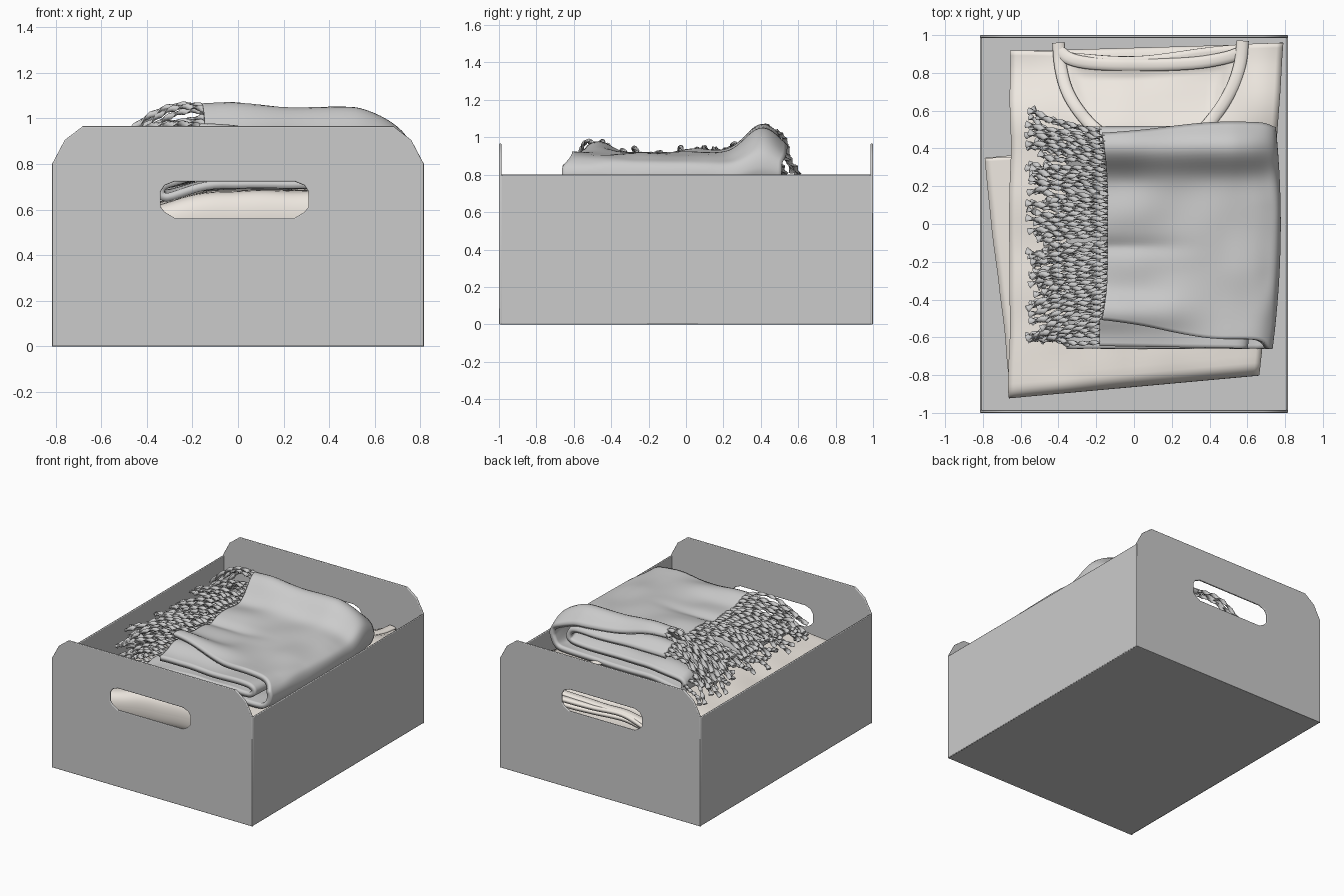
import bpy, bmesh, math, random
from mathutils import Vector, noise

if "Cube" in bpy.data.objects:
    bpy.data.objects.remove(bpy.data.objects["Cube"])

random.seed(4)
cream = bpy.data.materials.new("cream_cloth")
cream.diffuse_color = (0.86, 0.81, 0.75, 1)
cream.use_nodes = True
cream.node_tree.nodes["Principled BSDF"].inputs["Base Color"].default_value = cream.diffuse_color


def smooth(t):
    t = min(max(t, 0), 1)
    return t * t * (3 - 2 * t)


def bump(d, w):
    return math.exp(-(d / w) ** 2)


def lerp(a, b, t):
    return a + (b - a) * t


def finish(ob, mat=None, angle=40):
    bpy.ops.object.select_all(action='DESELECT')
    ob.select_set(True)
    bpy.context.view_layer.objects.active = ob
    if mat:
        ob.data.materials.append(mat)
    bpy.ops.object.shade_smooth_by_angle(angle=math.radians(angle))


def from_bmesh(name, bm, mat=None, angle=40):
    bmesh.ops.recalc_face_normals(bm, faces=bm.faces)
    me = bpy.data.meshes.new(name)
    bm.to_mesh(me)
    bm.free()
    ob = bpy.data.objects.new(name, me)
    bpy.context.collection.objects.link(ob)
    finish(ob, mat, angle)
    return ob


# ---- box ----
def board(name, loc, size):
    bpy.ops.mesh.primitive_cube_add(size=1, location=loc)
    ob = bpy.context.object
    ob.name = name
    ob.scale = size
    bpy.ops.object.transform_apply(location=False, rotation=False, scale=True)
    b = ob.modifiers.new("bevel", 'BEVEL')
    b.width, b.segments = 0.005, 2
    finish(ob)


def end_panel(name, y):
    half = [(0.811, 0.004), (0.811, 0.80), (0.757, 0.902), (0.68, 0.961)]
    outer = half + [(-x, z) for x, z in reversed(half)]
    slot = [(-0.345, 0.61), (-0.345, 0.68), (-0.325, 0.71), (-0.28, 0.728), (0.25, 0.728), (0.295, 0.71),
            (0.315, 0.68), (0.315, 0.61), (0.295, 0.585), (0.25, 0.558), (-0.28, 0.558), (-0.325, 0.585)]
    cu = bpy.data.curves.new(name, 'CURVE')
    cu.dimensions, cu.fill_mode = '2D', 'BOTH'
    cu.extrude, cu.bevel_depth, cu.bevel_resolution = 0.002, 0.005, 2
    for pts in (outer, slot):
        sp = cu.splines.new('POLY')
        sp.points.add(len(pts) - 1)
        for p, (x, z) in zip(sp.points, pts):
            p.co = (x, z, 0, 1)
        sp.use_cyclic_u = True
    ob = bpy.data.objects.new(name, cu)
    bpy.context.collection.objects.link(ob)
    ob.location.y = y
    ob.rotation_euler.x = math.pi / 2
    bpy.ops.object.select_all(action='DESELECT')
    ob.select_set(True)
    bpy.context.view_layer.objects.active = ob
    bpy.ops.object.convert(target='MESH')
    finish(bpy.context.object)


end_panel("front_panel", -0.993)
end_panel("back_panel", 0.993)
for side, s in (("left", -1), ("right", 1)):
    board(side + "_wall", (s * 0.81, 0, 0.4), (0.012, 1.985, 0.8))
board("box_floor", (0, 0, 0.007), (1.62, 1.985, 0.014))


# ---- folded cloth: a profile line swept across, given thickness ----
def round_line(pts):
    pts = [Vector(p) for p in pts]
    for _ in range(3):
        cut = [pts[0]]
        for a, b in zip(pts, pts[1:]):
            cut += [a.lerp(b, 0.25), a.lerp(b, 0.75)]
        pts = cut + [pts[-1]]
    out = [pts[0]]
    for a, b in zip(pts, pts[1:]):
        n = max(1, math.ceil((b - a).length / 0.04))
        out += [a.lerp(b, i / n) for i in range(1, n + 1)]
    return out


def folded_cloth(name, profile, place, thick, across=44, mat=None):
    bm = bmesh.new()
    rows = [[bm.verts.new(place(p[0], p[1], i / across)) for i in range(across + 1)]
            for p in round_line(profile)]
    for r, q in zip(rows, rows[1:]):
        for i in range(across):
            bm.faces.new((r[i], r[i + 1], q[i + 1], q[i]))
    ob = from_bmesh(name, bm, mat, 80)
    m = ob.modifiers.new("thickness", 'SOLIDIFY')
    m.thickness, m.offset = thick, 0


def sweater_top(x, y):
    z = 0.695 - 0.10 * smooth((-x - 0.05) / 0.5) - 0.10 * smooth((y - 0.5) / 0.4)
    z += 0.08 * smooth((x - 0.4) / 0.3) * smooth((y - 0.4) / 0.3)
    neck = smooth((0.47 - abs(x - 0.08) + 0.3 * (y - 0.9)) / 0.06)
    z -= 0.03 * neck * smooth((y - 0.5) / 0.1) * smooth((0.87 - y) / 0.05)
    return z + 0.014 * noise.noise((x * 4, y * 4, 1))


def garment(name, corners, bottom, top):
    c = [Vector(p) for p in corners]

    def place(v, t, u):
        p = c[0].lerp(c[1], u).lerp(c[3].lerp(c[2], u), v)
        z = lerp(bottom, top(p.x, p.y), t) - 0.04 * abs(2 * u - 1) ** 10 * (t - 0.3)
        z += 0.012 * noise.noise((p.x * 4, p.y * 4, t * 3)) * (1 - t)
        sway = 0.012 * noise.noise((u * 2, p.y * 3, bottom + 5))
        dip = 0.05 * bump(u - 0.45, 0.25) * smooth((v - 0.8) / 0.2) if t > 0.6 else 0
        return Vector((p.x + sway, p.y - dip, z))

    profile = [(1, 0.93), (0.06, 0.93), (0, 0.85), (0, 0.15), (0.06, 0.07), (0.95, 0.07), (0.99, 0.12),
               (0.99, 0.28), (0.95, 0.34), (0.16, 0.34), (0.1, 0.4), (0.1, 0.58), (0.16, 0.64), (0.98, 0.64)]
    folded_cloth(name, profile, place, 0.026, mat=cream)


garment("sweater", [(-0.66, -0.91), (0.665, -0.79), (0.785, 0.96), (-0.65, 0.92)], 0.42, sweater_top)
garment("middle_garment", [(-0.655, -0.84), (0.64, -0.76), (0.62, 0.48), (-0.79, 0.35)], 0.21,
        lambda x, y: 0.42)
garment("lowest_garment", [(-0.63, -0.86), (0.62, -0.76), (0.7, 0.85), (-0.62, 0.85)], 0.02,
        lambda x, y: 0.21)


# ---- swept tubes for ribbing and tassels ----
def tube(bm, path, ring, sides):
    rings = []
    for i, p in enumerate(path):
        t = (path[min(i + 1, len(path) - 1)] - path[max(i - 1, 0)]).normalized()
        side = t.cross(Vector((0, 0, 1))).normalized()
        up = side.cross(t)
        w, h, tw = ring(i / (len(path) - 1))
        vs = []
        for k in range(sides):
            a = 2 * math.pi * k / sides
            x, y = w * math.cos(a), h * math.sin(a)
            vs.append(bm.verts.new(p + side * (x * math.cos(tw) - y * math.sin(tw))
                                   + up * (x * math.sin(tw) + y * math.cos(tw))))
        rings.append(vs)
    for r, q in zip(rings, rings[1:]):
        for k in range(sides):
            bm.faces.new((r[k], r[(k + 1) % sides], q[(k + 1) % sides], q[k]))
    bm.faces.new(rings[0])
    bm.faces.new(rings[-1])


# neckline ribbing
necklines = {
    "left_neck_band": [(-0.40, 0.96), (-0.39, 0.82), (-0.35, 0.68), (-0.25, 0.54), (-0.15, 0.46)],
    "right_neck_band": [(0.575, 0.97), (0.565, 0.84), (0.51, 0.69), (0.40, 0.53), (0.32, 0.46)],
    "back_neck_band": [(-0.40, 0.92), (-0.33, 0.86), (-0.1, 0.84), (0.3, 0.845), (0.5, 0.88), (0.57, 0.91)]}
for name, pts in necklines.items():
    bm = bmesh.new()
    path = [Vector((p.x, p.y, sweater_top(p.x, p.y) + 0.008)) for p in round_line(pts)]
    tube(bm, path, lambda s: (0.033, 0.013, 0), 10)
    from_bmesh(name, bm, cream, 80)


# ---- folded throw ----
def throw_top(x, y):
    left = smooth((0.45 - x) / 0.6)
    z = 0.91 + 0.165 * bump(y - 0.41, 0.12) * (1 - 0.15 * smooth((x + 0.05) / 0.3))
    z -= 0.05 * smooth((x - 0.5) / 0.25) * smooth((y - 0.1) / 0.3)
    z += left * (0.07 * bump(y + 0.47, 0.09) + 0.025 * bump(y - 0.05, 0.13))
    return z - 0.025 * bump(y + 0.12, 0.05) * left


def throw_place(a, t, c):
    k, w = smooth((a + 0.2) / 0.7), smooth((t - 0.6) / 0.32)
    y = lerp(lerp(-0.66, lerp(-0.5, -0.61, k), w), lerp(0.51, lerp(0.47, 0.53, k), w), c)
    x = a - 0.03 * smooth((a - 0.4) / 0.3) * (y / 0.55) ** 2
    x -= 0.03 * abs(2 * c - 1) ** 4 * smooth((0.1 - a) / 0.2) * w
    low = sweater_top(x, min(y, 0.5))
    z = lerp(low, throw_top(x, y), t) + 0.014 * noise.noise((x * 4, y * 4, t * 4))
    return Vector((x, y, z))


throw_profile = [(-0.14, 0.95), (0.56, 0.95), (0.72, 0.85), (0.77, 0.5), (0.73, 0.1), (0.64, 0.05),
                 (-0.28, 0.05), (-0.34, 0.1), (-0.34, 0.26), (-0.28, 0.31), (0.52, 0.31), (0.62, 0.36),
                 (0.62, 0.6), (0.52, 0.66), (-0.18, 0.66)]
folded_cloth("folded_throw", throw_profile, throw_place, 0.036, 60)


# ---- twisted tassels in three draped rows ----
def cord(s):
    size = 1 + 0.5 * bump(s - 0.86, 0.035) + 0.35 * smooth((s - 0.93) / 0.07)
    return 0.015 * size, 0.009 * size, s * 19


bm = bmesh.new()
for count, a, t, end_z in ((34, -0.12, 0.95, 0.84), (32, -0.16, 0.66, 0.76), (28, -0.32, 0.2, 0.68)):
    for i in range(count):
        root = throw_place(a, t, (i + 0.5) / count)
        tip_y = max(-0.61, min(0.6, root.y * 1.22 + random.gauss(0, 0.035)))
        tip = Vector((-0.53 + random.uniform(-0.045, 0.06), tip_y, end_z + random.uniform(-0.04, 0.06)))
        wob, ph = random.uniform(0.005, 0.03), random.uniform(0, 6)
        lift = random.uniform(0, 0.05)
        path = []
        for j in range(25):
            s = j / 24
            z = lerp(root.z, tip.z, s ** 1.8) + lift * math.sin(math.pi * s)
            x = lerp(root.x, tip.x, s)
            y = lerp(root.y, tip.y, s) + wob * (math.sin(ph + s * 7) - math.sin(ph)) * s
            path.append(Vector((x, y, max(z, sweater_top(x, y) + 0.02))))
        tube(bm, path, cord, 6)
from_bmesh("throw_tassels", bm, None, 60)
